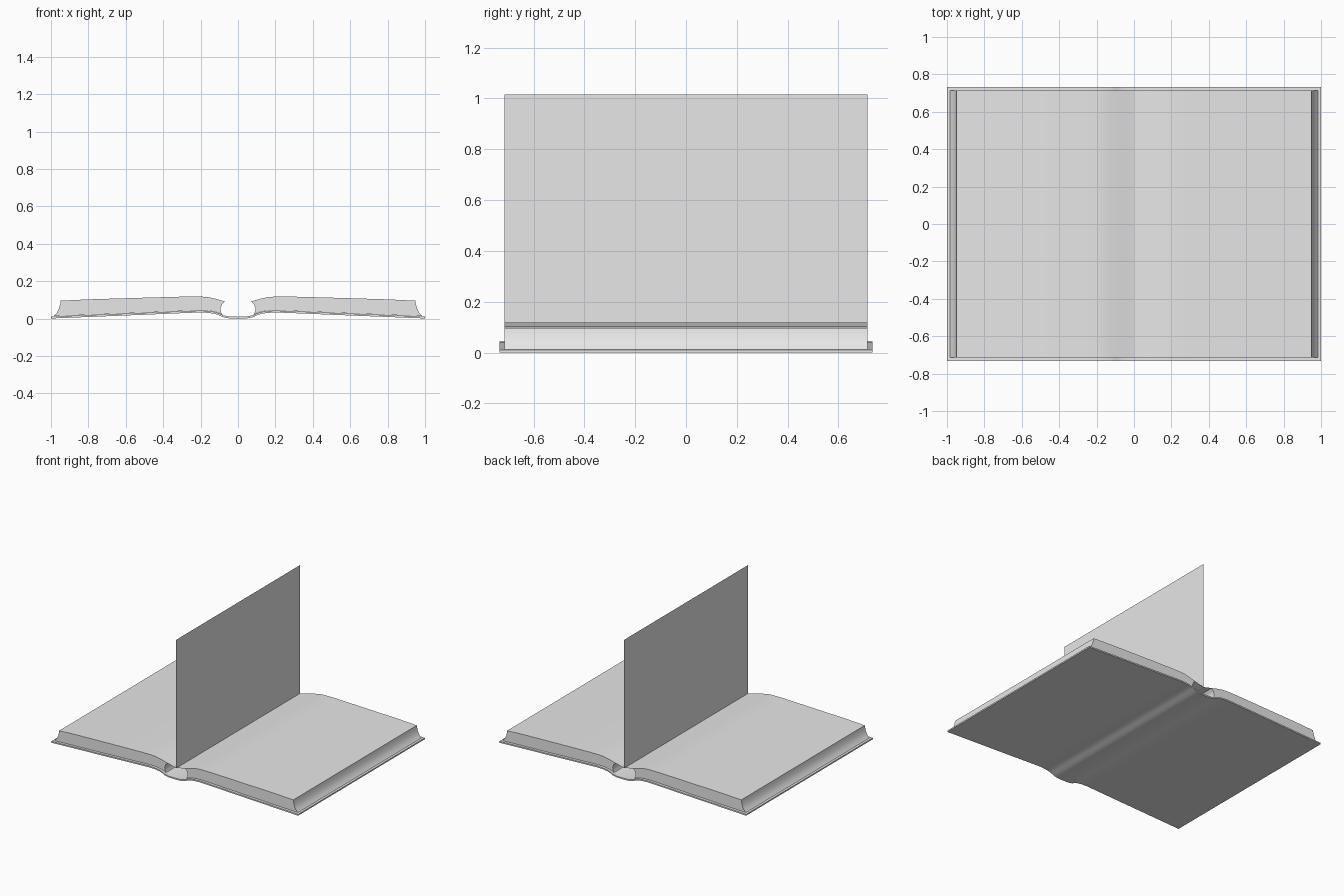
import bpy, bmesh, math

if "Cube" in bpy.data.objects:
    bpy.data.objects.remove(bpy.data.objects["Cube"])

grey = bpy.data.materials.new("light grey")
grey.diffuse_color = (0.8, 0.8, 0.8, 1)
grey.use_nodes = True
grey.node_tree.nodes["Principled BSDF"].inputs["Base Color"].default_value = grey.diffuse_color


def extrude_profile(name, pts, half, closed, in_cap=lambda p: True):
    """Extrude a counter-clockwise x-z profile along y and cap both ends."""
    bm = bmesh.new()
    front = [bm.verts.new((x, -half, z)) for x, z in pts]
    back = [bm.verts.new((x, half, z)) for x, z in pts]
    n = len(pts)
    for i in range(n if closed else n - 1):
        j = (i + 1) % n
        bm.faces.new((front[i], back[i], back[j], front[j]))
    keep = [i for i in range(n) if in_cap(pts[i])]
    bm.faces.new([front[i] for i in keep])
    bm.faces.new([back[i] for i in reversed(keep)])
    return finish(name, bm)


def finish(name, bm):
    mesh = bpy.data.meshes.new(name)
    bm.to_mesh(mesh)
    bm.free()
    mesh.materials.append(grey)
    ob = bpy.data.objects.new(name, mesh)
    bpy.context.collection.objects.link(ob)
    bpy.ops.object.select_all(action='DESELECT')
    ob.select_set(True)
    bpy.context.view_layer.objects.active = ob
    bpy.ops.object.shade_smooth_by_angle(angle=math.radians(30))
    return ob


# cover: one bent board with raised hinges beside the spine
half_cover = [(0, 0), (0.05, 0.002), (0.08, 0.008), (0.1, 0.018), (0.125, 0.026),
              (0.16, 0.031), (0.2, 0.033), (0.26, 0.031), (0.5, 0.021),
              (0.8, 0.009), (1, 0.001)]
under = [(-x, z) for x, z in reversed(half_cover[1:])] + half_cover
upper = [(x, z + 0.01) for x, z in reversed(under)]
extrude_profile("cover", under + upper, 0.733, True)

# page blocks: bowed inner side, bottom, hollow fore edge, curved top, gutter sheet
block = [(0.07, 0.092), (0.085, 0.077), (0.093, 0.058), (0.092, 0.038), (0.083, 0.02),
         (0.1, 0.029), (0.125, 0.037), (0.16, 0.042), (0.2, 0.044), (0.26, 0.042),
         (0.5, 0.032), (0.8, 0.02), (0.985, 0.013),
         (0.968, 0.032), (0.957, 0.055), (0.951, 0.078), (0.948, 0.096),
         (0.8, 0.103), (0.5, 0.112), (0.28, 0.118), (0.2, 0.118), (0.16, 0.115),
         (0.12, 0.106), (0.07, 0.0925), (0, 0.075)]
extrude_profile("right_pages", block, 0.715, False, lambda p: abs(p[0]) > 0.01)
mirrored = [(-x, z) for x, z in reversed(block)]
extrude_profile("left_pages", mirrored, 0.715, False, lambda p: abs(p[0]) > 0.01)

# single page standing upright in the gutter
bm = bmesh.new()
bm.faces.new([bm.verts.new((0, y, z)) for y, z in
              ((-0.715, 0.075), (0.715, 0.075), (0.715, 1.015), (-0.715, 1.015))])
finish("standing_page", bm)
